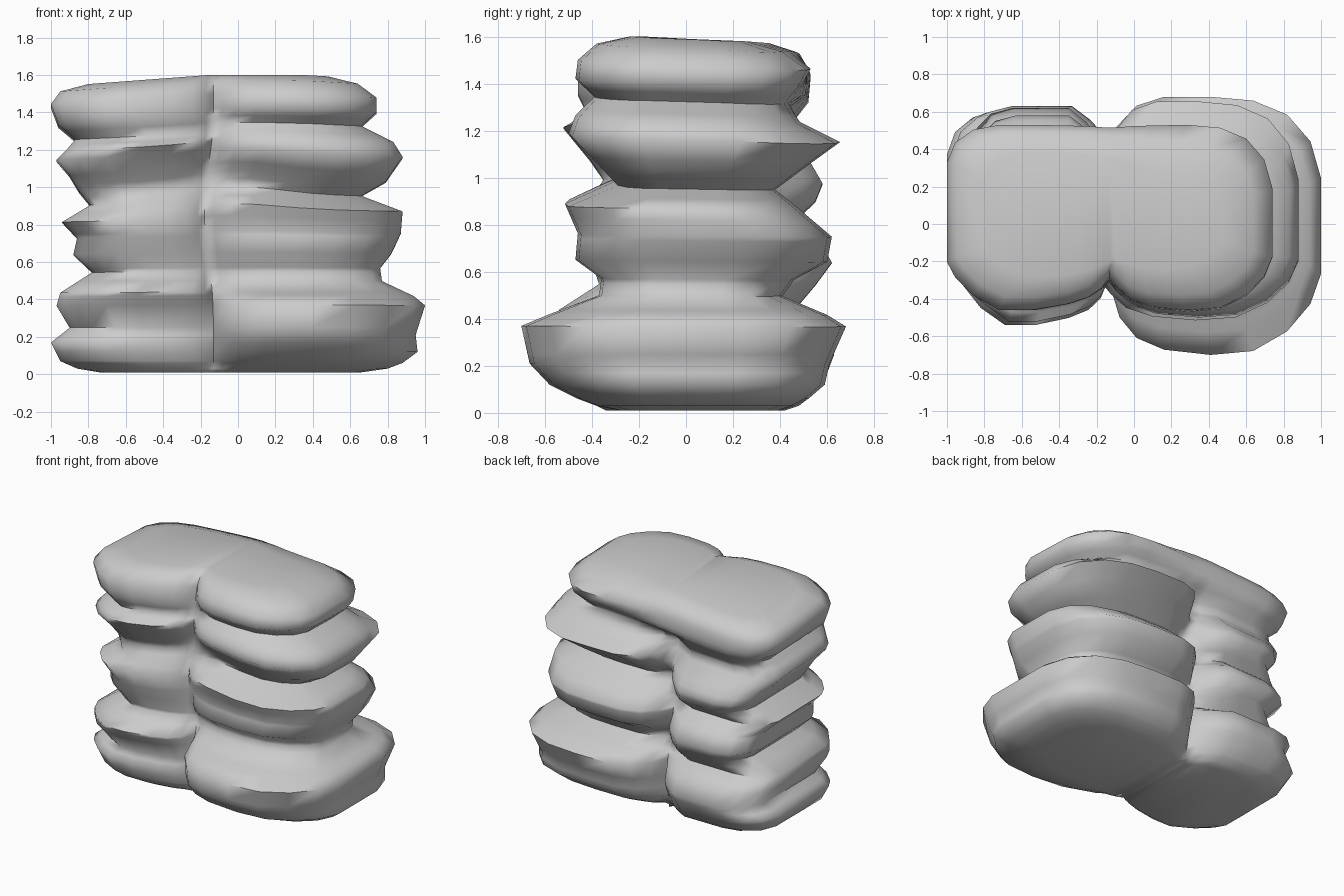
import bpy, bmesh, math

if "Cube" in bpy.data.objects:
    bpy.data.objects.remove(bpy.data.objects["Cube"])

# Profiles of the two columns: height, outer x, front y, back y
LEFT = [(.01, -.74, -.34, .42), (.03, -.86, -.38, .48), (.07, -.95, -.42, .53),
        (.17, -1.0, -.45, .60), (.25, -.90, -.41, .63), (.37, -.97, -.50, .60),
        (.44, -.95, -.54, .46), (.55, -.78, -.37, .55), (.65, -.88, -.40, .62),
        (.74, -.86, -.44, .57), (.83, -.94, -.46, .46), (.92, -.79, -.40, .55),
        (1.0, -.85, -.35, .58), (1.09, -.90, -.41, .53), (1.18, -.97, -.48, .44),
        (1.23, -.92, -.52, .42), (1.29, -.87, -.42, .46), (1.38, -.96, -.46, .52),
        (1.50, -1.0, -.46, .53), (1.57, -.95, -.39, .49), (1.60, -.80, -.28, .38)]
RIGHT = [(.01, .66, -.28, .40), (.03, .80, -.38, .46), (.06, .88, -.46, .52),
         (.12, .96, -.58, .59), (.21, .95, -.665, .61), (.37, 1.0, -.70, .68),
         (.42, .94, -.58, .60), (.50, .77, -.37, .41), (.57, .76, -.36, .46),
         (.65, .82, -.47, .60), (.76, .87, -.46, .62), (.88, .88, -.515, .48),
         (.96, .66, -.30, .38), (1.04, .79, -.37, .48), (1.18, .88, -.50, .655),
         (1.26, .83, -.47, .485), (1.34, .66, -.39, .43), (1.42, .74, -.47, .49),
         (1.50, .74, -.46, .53), (1.57, .64, -.38, .42), (1.60, .48, -.24, .26)]
# Half outline of a bag: fraction outward, depth in right front, left front, right back, left back
HALF = [(.05, .74, .76, .80, .78), (.13, .87, .85, .93, .88), (.26, .96, .93, 1.0, 1.0),
        (.48, 1.0, 1.0, 1.0, 1.0), (.68, .97, 1.0, .97, 1.0), (.84, .82, .83, .86, .95),
        (.95, .61, .62, .65, .82), (1.0, .38, .44, .36, .62)]
SEAM = -.13


def sample(table, z):
    """Interpolate a column profile at height z."""
    if z <= table[0][0]:
        return table[0][1:]
    for a, b in zip(table, table[1:]):
        if z <= b[0]:
            t = (z - a[0]) / (b[0] - a[0])
            return [p + (q - p) * t for p, q in zip(a[1:], b[1:])]
    return table[-1][1:]


def outline(z):
    """Two bag ends joined at a pinched seam."""
    lx, lf, lb = sample(LEFT, z)
    rx, rf, rb = sample(RIGHT, z)
    slab = min(1, max(0, (z - 1.26) / .1))
    # the seam wanders a little and fades under the top surface
    seam = SEAM - .05 * math.exp(-((z - .85) / .3) ** 2)
    front = -.28 + .02 * math.cos(z * 12) + .06 * max(0, (z - 1.5) / .1)
    back = .38 * (1 - slab) + .98 * min(lb, rb + .1) * slab

    def side(x, f, b, cf, cb):
        fr, bk = [], []
        for h in HALF:
            y = h[cf] * f
            fr.append((seam + h[0] * (x - seam), min(front - .02, y) if h[0] < .2 and z < 1.56 else y))
            y = h[cb] * b
            if h[0] < .4:  # the top slab has an unbroken back edge
                y += slab * (back + (b - back) * h[0] / .4 - y)
            bk.append((seam + h[0] * (x - seam), y))
        return fr, bk

    rfr, rbk = side(rx, rf, rb, 1, 3)
    lfr, lbk = side(lx, lf, lb, 2, 4)
    return [(seam, front)] + rfr + rbk[::-1] + [(seam, back)] + lbk + lfr[::-1]


def height(x, y, z):
    """Lower the top slab at its ends and back; lift the middle bags beside the front seam."""
    drop = .075 * max(0, -x - .15) + .06 * max(0, x - .35) + .08 * max(0, y)
    lift = .05 * max(0, min(1, -y * 4)) * math.exp(-(x / .3) ** 2 - ((z - 1.03) / .22) ** 2)
    return z - drop * (z / 1.6) ** 2 + lift


# Stacked bags, lofted as one fused body
levels = sorted({r[0] for r in LEFT + RIGHT})
bm = bmesh.new()
rings = [[bm.verts.new((x, y, height(x, y, z))) for x, y in outline(z)] for z in levels]
n = len(rings[0])
for a, b in zip(rings, rings[1:]):
    for i in range(n):
        j = (i + 1) % n
        bm.faces.new((a[i], a[j], b[j], b[i]))

# Caps bridge front to back across the two halves
h = len(HALF)
for ring, flip in ((rings[0], True), (rings[-1], False)):
    pairs = [(h - k, h + 1 + k) for k in range(h)] + [(0, 2 * h + 1)]
    pairs += [(n - 1 - k, 2 * h + 2 + k) for k in range(h)]
    for (a, b), (c, d) in zip(pairs, pairs[1:]):
        quad = [ring[a], ring[b], ring[d], ring[c]]
        bm.faces.new(quad[::-1] if flip else quad)
bmesh.ops.recalc_face_normals(bm, faces=bm.faces)

# Soften the pinched seam so the bag ends blend together
seam_verts = [r[i] for r in rings[1:-1] for i in (0, 1, 2 * h, 2 * h + 1, 2 * h + 2, n - 1)]
bmesh.ops.smooth_vert(bm, verts=seam_verts, factor=.3,
                      use_axis_x=False, use_axis_y=True, use_axis_z=False)

mesh = bpy.data.meshes.new("stacked_bags")
bm.to_mesh(mesh)
bm.free()
bags = bpy.data.objects.new("stacked_bags", mesh)
bpy.context.collection.objects.link(bags)
bpy.context.view_layer.objects.active = bags
bags.select_set(True)
bpy.ops.object.shade_smooth_by_angle(angle=math.radians(80))
